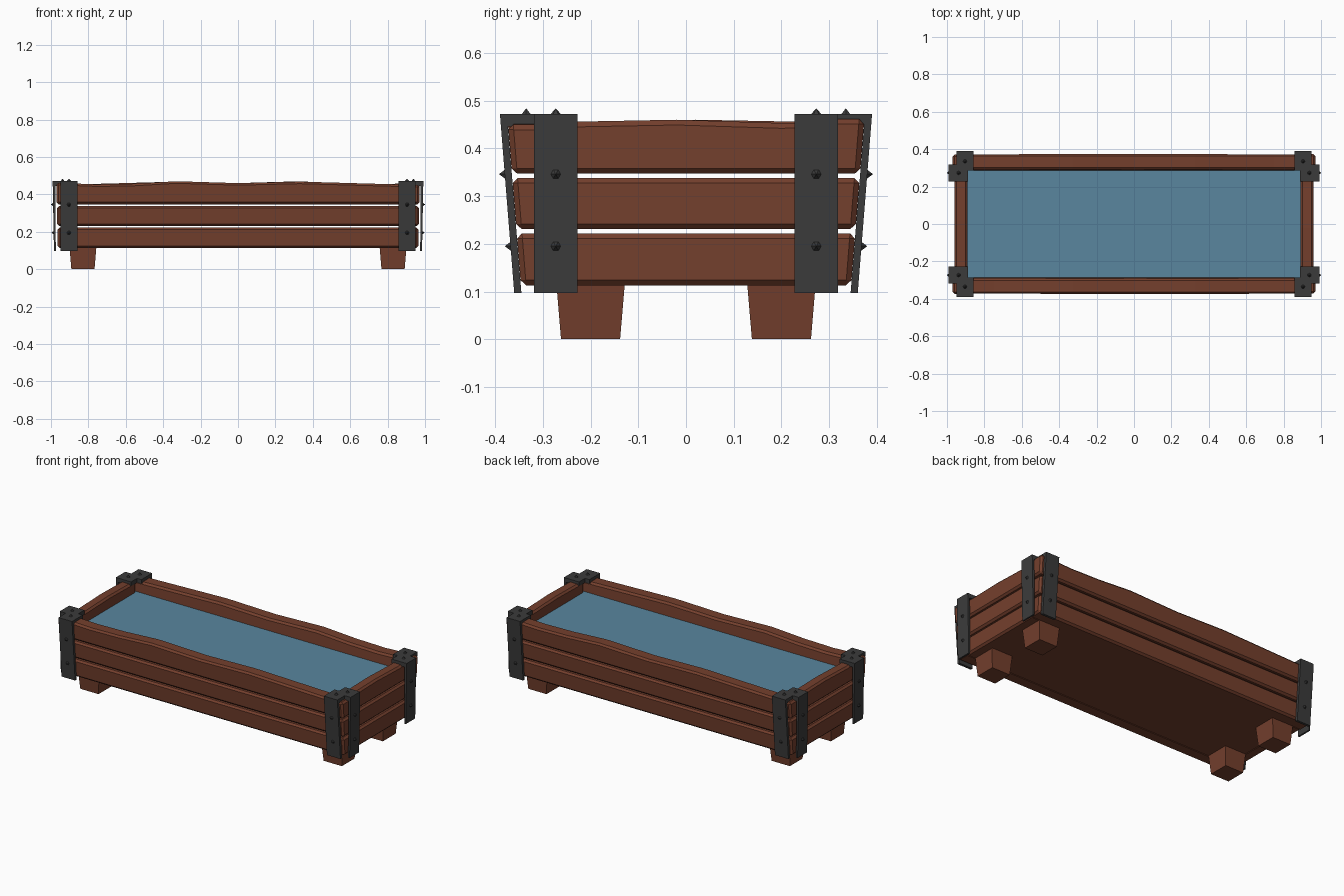
import bpy, bmesh, math
from mathutils import Matrix, Vector

cube = bpy.data.objects.get("Cube")
if cube:
    bpy.data.objects.remove(cube, do_unlink=True)


def material(name, rgb):
    m = bpy.data.materials.new(name)
    m.use_nodes = True
    m.diffuse_color = (*rgb, 1)
    m.node_tree.nodes["Principled BSDF"].inputs["Base Color"].default_value = (*rgb, 1)
    return m


wood = material("brown wood", (0.175, 0.050, 0.026))
iron = material("dark iron", (0.044, 0.044, 0.044))
blue = material("water blue", (0.100, 0.240, 0.345))


def finish(name, bm, mat):
    bmesh.ops.recalc_face_normals(bm, faces=bm.faces)
    mesh = bpy.data.meshes.new(name)
    bm.to_mesh(mesh)
    bm.free()
    mesh.materials.append(mat)
    ob = bpy.data.objects.new(name, mesh)
    bpy.context.collection.objects.link(ob)
    return ob


def turn(k):
    return Matrix.Rotation(k * math.pi / 2, 4, 'Z')


def loft(name, sections, k, mat):
    """Skin (along, outward, up) sections, turned to side k."""
    bm = bmesh.new()
    rings = [[bm.verts.new(turn(k) @ Vector((t, -d, z))) for t, d, z in s] for s in sections]
    n = len(rings[0])
    for a, b in zip(rings, rings[1:]):
        for i in range(n):
            j = (i + 1) % n
            bm.faces.new((a[i], a[j], b[j], b[i]))
    bm.faces.new(rings[0])
    bm.faces.new(rings[-1])
    return finish(name, bm, mat)


def long_lean(z):
    return 0.345 + 0.08 * (z - 0.1)


def end_lean(z):
    return 0.96


def plank(name, k, lean, thick, z0, tops):
    sections = []
    for t, z1 in tops:
        a, b = lean(z0), lean(z1)
        sections.append([(t, a, z0), (t, b, z1), (t, b - thick, z1), (t, a - thick, z0)])
    ob = loft(name, sections, k, wood)
    mod = ob.modifiers.new("chamfer", 'BEVEL')
    mod.width, mod.segments = 0.011, 1
    mod.limit_method, mod.angle_limit = 'ANGLE', math.radians(40)


def strap(name, k, centre, profile):
    loft(name, [[(centre + s * 0.046, d, z) for d, z in profile] for s in (-1, 1)], k, iron)


def rivet(bm, k, t, d, z, upward):
    spin = Matrix() if upward else Matrix.Rotation(math.pi / 2, 4, 'X')
    place = turn(k) @ Matrix.Translation((t, -d, z)) @ spin @ Matrix.Rotation(math.pi / 6, 4, 'Z')
    bmesh.ops.create_cone(bm, cap_ends=True, segments=6, radius1=0.014, radius2=0,
                          depth=0.016, matrix=place)


# Side descriptions: lean, plank thickness, worn top edge, strap centre, strap profile
worn_long = [(-0.97, 0.462), (-0.75, 0.453), (-0.55, 0.457), (-0.33, 0.470), (0, 0.460),
             (0.33, 0.468), (0.65, 0.459), (0.97, 0.450)]
worn_end = [(-0.28, 0.455), (-0.02, 0.460), (0.2, 0.453), (0.28, 0.455)]
long_strap = [(0.345, 0.097), (0.36, 0.097), (0.39, 0.472), (0.285, 0.472),
              (0.285, 0.446), (0.373, 0.446)]
end_strap = [(0.974, 0.097), (0.984, 0.097), (0.991, 0.472), (0.888, 0.472),
             (0.888, 0.446), (0.977, 0.446)]

rivets = bmesh.new()
for k, side in enumerate(("front", "left", "back", "right")):
    is_long = k % 2 == 0
    lean, thick, worn, centre, profile, cap_d = (
        (long_lean, 0.083, worn_long, 0.904, long_strap, 0.335) if is_long else
        (end_lean, 0.07, worn_end, 0.273, end_strap, 0.938))
    half = worn[-1][0]
    # Three stacked planks, the top one with a worn edge
    for row, (z0, z1) in enumerate(((0.113, 0.222), (0.231, 0.338), (0.347, None))):
        reach = half - (0.003 * (2 - row) if is_long else 0)
        tops = [(-reach, z1), (reach, z1)] if z1 else worn
        plank(f"{side}_plank_{row + 1}", k, lean, thick, z0, tops)
    # Hooked iron straps with pointed rivets
    for s, end in ((-1, "a"), (1, "b")):
        strap(f"{side}_strap_{end}", k, s * centre, profile)
        for z in (0.195, 0.346):
            (d0, b), (d1, t) = profile[1], profile[2]
            face = d0 + (d1 - d0) * (z - b) / (t - b)
            rivet(rivets, k, s * centre, face + 0.004, z, False)
        rivet(rivets, k, s * centre, cap_d, 0.476, True)
finish("rivets", rivets, iron)


# Floor board
bm = bmesh.new()
bmesh.ops.create_cube(bm, size=1, matrix=Matrix.Translation((0, 0, 0.127))
                      @ Matrix.Diagonal((1.82, 0.56, 0.022, 1)))
finish("floor", bm, wood)

# Water surface
bm = bmesh.new()
bmesh.ops.create_grid(bm, x_segments=1, y_segments=1, size=0.5,
                      matrix=Matrix.Translation((0, 0, 0.39)) @ Matrix.Diagonal((1.81, 0.59, 1, 1)))
finish("water", bm, blue)

# Four tapered feet
for x, xn in ((-1, "right"), (1, "left")):
    for y, yn in ((-1, "front"), (1, "back")):
        bm = bmesh.new()
        bmesh.ops.create_cube(bm, size=1, matrix=Matrix.Translation((x * 0.829, y * 0.2, 0.06))
                              @ Matrix.Diagonal((0.144, 0.144, 0.12, 1)))
        for v in bm.verts:
            if v.co.z < 0.05:
                v.co.x += (x * 0.829 - v.co.x) * 0.14
                v.co.y += (y * 0.2 - v.co.y) * 0.14
        finish(f"{yn}_{xn}_foot", bm, wood)
